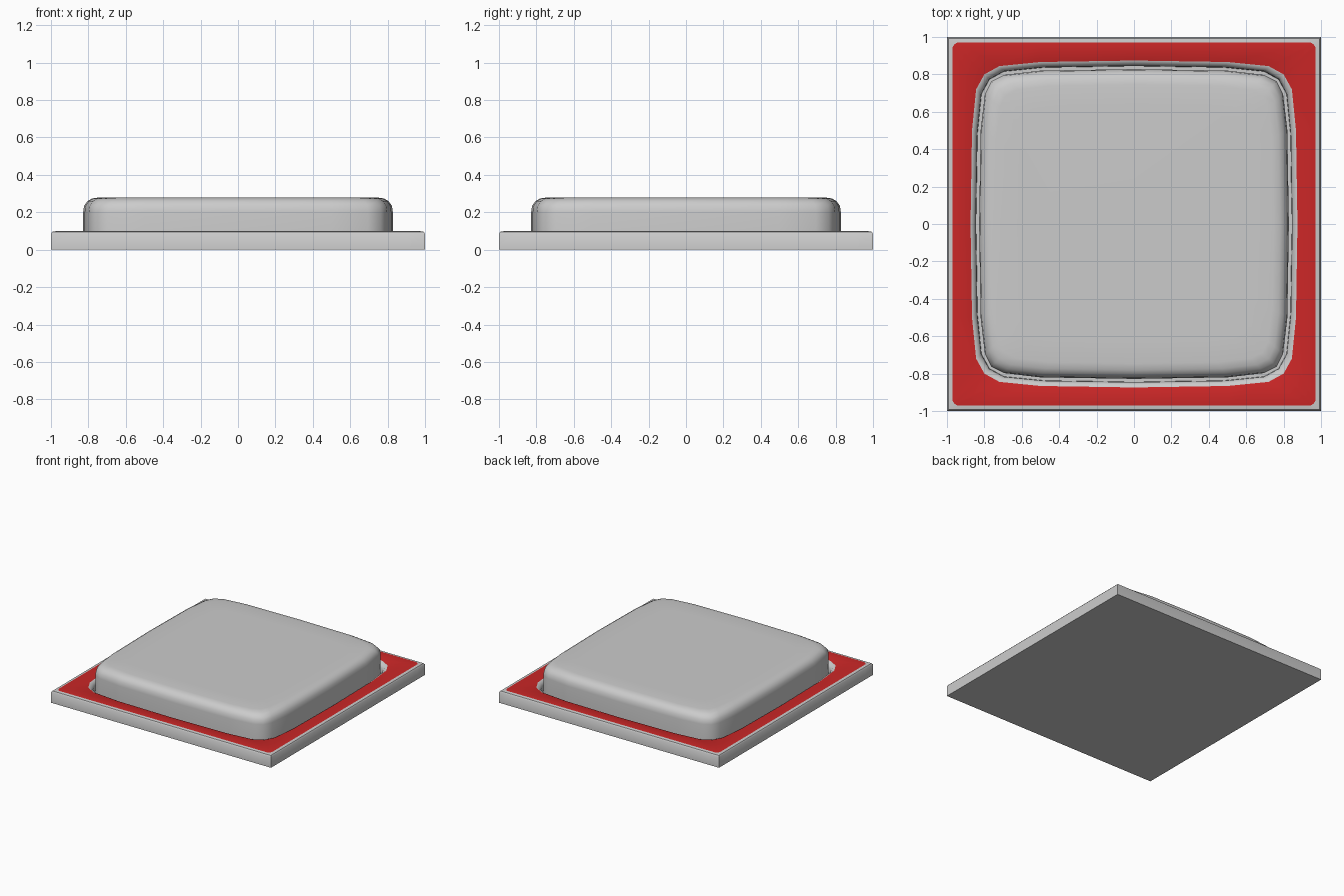
import bpy, bmesh, math

if "Cube" in bpy.data.objects:
    bpy.data.objects.remove(bpy.data.objects["Cube"])

# Outlines: first quarter of each loop, from mid right side to just before mid back side
SQUARE = [(1, 0), (1, .5), (1, .9), (1, 1), (.9, 1), (.5, 1)]
RIM = [(.97, 0), (.97, .5), (.97, .945), (.96, .96), (.945, .97), (.5, .97)]
HOLE = [(.874, 0), (.866, .5), (.844, .72), (.8, .8), (.72, .844), (.5, .866)]
BUTTON = [(.828, 0), (.82, .5), (.797, .695), (.763, .763), (.695, .797), (.5, .82)]


def loop(quarter, z, scale=1.0):
    """Repeat a quarter outline four times around z."""
    pts = []
    for k in range(4):
        c, s = round(math.cos(k * math.pi / 2)), round(math.sin(k * math.pi / 2))
        pts += [((x * c - y * s) * scale, (x * s + y * c) * scale, z) for x, y in quarter]
    return pts


def stack(name, loops, mats=(), painted=()):
    """Bridge a stack of loops and cap both ends; painted bands use material 1."""
    bm = bmesh.new()
    rings = [[bm.verts.new(p) for p in l] for l in loops]
    n = len(rings[0])
    for b, (lo, hi) in enumerate(zip(rings, rings[1:])):
        for i in range(n):
            j = (i + 1) % n
            f = bm.faces.new((lo[i], lo[j], hi[j], hi[i]))
            f.material_index = 1 if b in painted else 0
    bm.faces.new(rings[0][::-1])
    bm.faces.new(rings[-1])
    bmesh.ops.recalc_face_normals(bm, faces=bm.faces)
    me = bpy.data.meshes.new(name)
    bm.to_mesh(me)
    bm.free()
    for m in mats:
        me.materials.append(m)
    ob = bpy.data.objects.new(name, me)
    bpy.context.collection.objects.link(ob)
    bpy.ops.object.select_all(action='DESELECT')
    ob.select_set(True)
    bpy.context.view_layer.objects.active = ob
    bpy.ops.object.shade_smooth_by_angle(angle=math.radians(40))
    return ob


grey = bpy.data.materials.new("grey")
grey.diffuse_color = (.8, .8, .8, 1)
grey.use_nodes = True
grey.node_tree.nodes["Principled BSDF"].inputs["Base Color"].default_value = grey.diffuse_color
red = bpy.data.materials.new("red")
red.diffuse_color = (.6, .02, .02, 1)
red.use_nodes = True
red.node_tree.nodes["Principled BSDF"].inputs["Base Color"].default_value = red.diffuse_color

# Base plate: rounded rim, red face band, recessed pocket
stack("base_plate", [
    loop(SQUARE, 0), loop(SQUARE, .085), loop(SQUARE, .096, .992),
    loop(RIM, .1), loop(HOLE, .1),
    loop(HOLE, .09, .98), loop(HOLE, .07, .968), loop(HOLE, .03, .966),
], (grey, red), painted=(3,))

# Push button: straight wall with a softly rounded top edge
stack("push_button", [
    loop(BUTTON, .03), loop(BUTTON, .2), loop(BUTTON, .235, .994),
    loop(BUTTON, .26, .972), loop(BUTTON, .274, .943), loop(BUTTON, .279, .9),
    loop(BUTTON, .28, .75),
])
